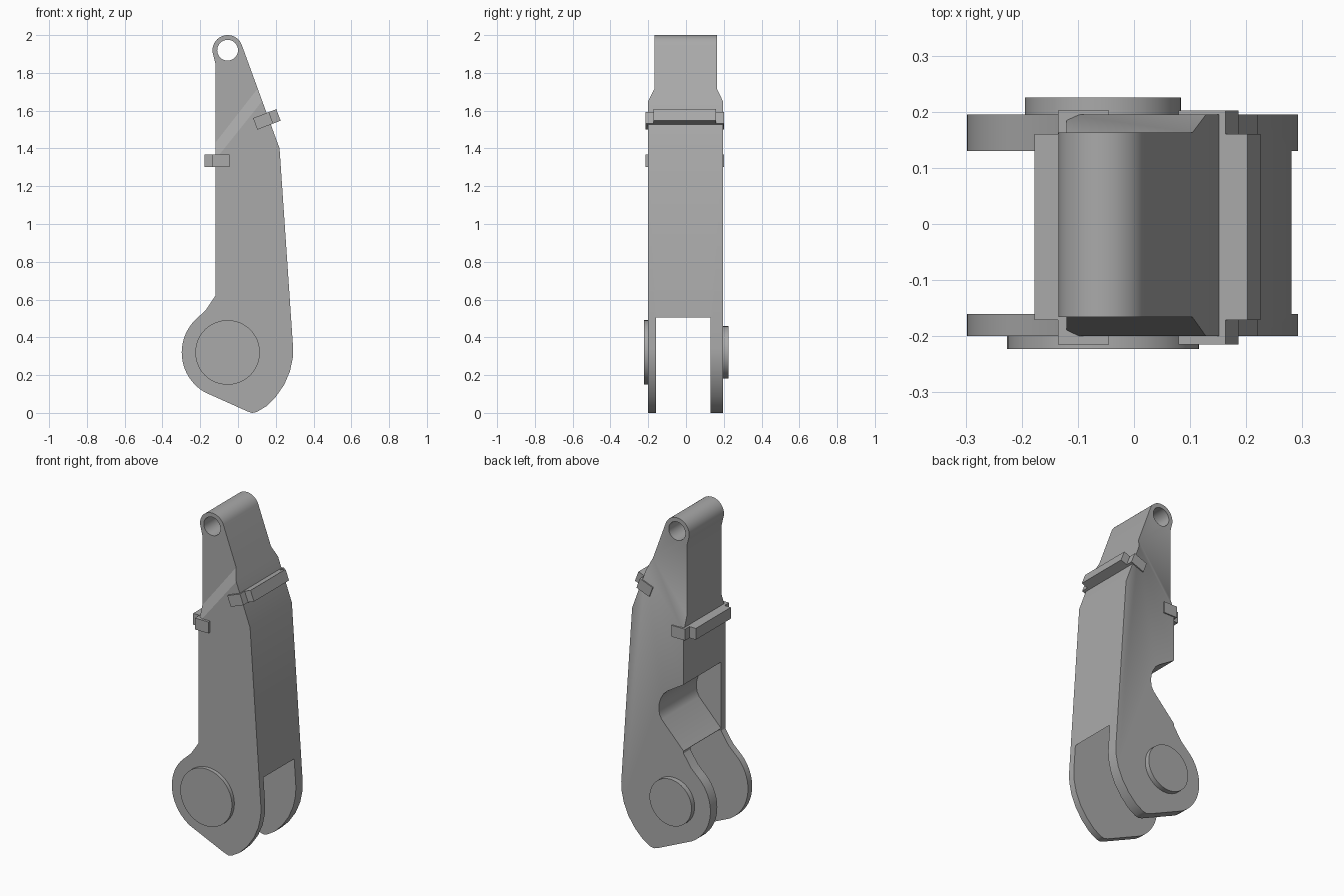
import bpy, bmesh, math
from mathutils import Vector

cube = bpy.data.objects.get("Cube")
if cube:
    bpy.data.objects.remove(cube)

steel = bpy.data.materials.new("plain_grey")
steel.use_nodes = True
GREY = (0.4, 0.4, 0.4, 1)
steel.diffuse_color = GREY
steel.node_tree.nodes["Principled BSDF"].inputs["Base Color"].default_value = GREY

PIVOT = (-0.055, 0.32)
EYE = (-0.055, 1.92)


def arc(centre, r0, r1, a0, a1, n):
    """Points along an arc in the XZ plane, radius running from r0 to r1."""
    pts = []
    for i in range(n + 1):
        t = i / n
        a = math.radians(a0 + (a1 - a0) * t)
        r = r0 + (r1 - r0) * t
        pts.append((centre[0] + r * math.cos(a), centre[1] + r * math.sin(a)))
    return pts


def slab(name, pts, y0, y1):
    """Extrude an XZ outline between two depths."""
    bm = bmesh.new()
    face = bm.faces.new([bm.verts.new((x, y0, z)) for x, z in pts])
    ext = bmesh.ops.extrude_face_region(bm, geom=[face])
    moved = [v for v in ext["geom"] if isinstance(v, bmesh.types.BMVert)]
    bmesh.ops.translate(bm, vec=(0, y1 - y0, 0), verts=moved)
    bmesh.ops.recalc_face_normals(bm, faces=bm.faces)
    mesh = bpy.data.meshes.new(name)
    bm.to_mesh(mesh)
    bm.free()
    ob = bpy.data.objects.new(name, mesh)
    bpy.context.collection.objects.link(ob)
    mesh.materials.append(steel)
    return ob


def activate(ob):
    bpy.ops.object.select_all(action="DESELECT")
    ob.select_set(True)
    bpy.context.view_layer.objects.active = ob


def cut(ob, cutter):
    mod = ob.modifiers.new("cut", "BOOLEAN")
    mod.operation = "DIFFERENCE"
    mod.solver = "EXACT"
    mod.object = cutter
    activate(ob)
    bpy.ops.object.modifier_apply(modifier=mod.name)
    bpy.data.objects.remove(cutter)


def smooth(ob):
    activate(ob)
    bpy.ops.object.shade_smooth_by_angle(angle=math.radians(30))


# Arm outline: eye at the top, wide lobe at the bottom
outline = arc(EYE, 0.08, 0.08, 21, 200, 24)
outline += [(-0.12, 1.85), (-0.12, 0.62), (-0.17, 0.545)]
outline += arc(PIVOT, 0.243, 0.243, 130, 240, 20)
outline += [(0.05, 0.008), (0.075, 0), (0.1, 0.005), (0.15, 0.035), (0.2, 0.085),
            (0.245, 0.15), (0.275, 0.22), (0.29, 0.29), (0.292, 0.34), (0.22, 1.4)]
arm = slab("arm_body", outline, -0.2, 0.195)

# Slanted shoulder where the upper arm gets thinner
bm = bmesh.new()
bm.from_mesh(arm.data)
for (xa, za), (xb, zb) in (((-0.12, 1.34), (0.125, 1.647)), ((-0.12, 1.43), (0.1, 1.712))):
    point = Vector((xa, 0, za))
    normal = Vector((za - zb, 0, xb - xa)).normalized()
    bmesh.ops.bisect_plane(bm, geom=bm.verts[:] + bm.edges[:] + bm.faces[:],
                           plane_co=point, plane_no=normal, dist=0.0001)
for v in bm.verts:
    if (v.co - point).dot(normal) > -0.001:
        v.co.y = max(-0.166, min(0.163, v.co.y))
bm.to_mesh(arm.data)
bm.free()

# Eye hole, rear notch, and the slot between the two lower cheeks
cut(arm, slab("eye_cutter", arc(EYE, 0.055, 0.055, 0, 348.75, 31), -0.5, 0.5))
notch = [(-0.5, 1.27), (-0.12, 1.03), (-0.015, 0.965), (0.01, 0.943), (0.03, 0.91),
         (0.041, 0.875), (0.043, 0.84), (0.038, 0.81), (0.025, 0.785), (-0.45, 0.29)]
cut(arm, slab("notch_cutter", notch, -0.16, 0.5))
slot = [(-0.45, 0.285)] + arc(PIVOT, 0.43, 0.347, 84, -15, 20)
slot += [(0.5, 0.23), (0.5, -0.2), (-0.45, -0.2)]
cut(arm, slab("slot_cutter", slot, -0.16, 0.13))
smooth(arm)

# Pivot caps on both cheeks
for name, radius, y0, y1 in (("front_pivot_cap", 0.171, -0.223, -0.19),
                             ("back_pivot_cap", 0.139, 0.185, 0.225)):
    smooth(slab(name, arc(PIVOT, radius, radius, 0, 352.5, 47), y0, y1))


# Clamps: a wide saddle around the arm and a narrower bar across its edge
def clamp(name, origin, angle, height):
    a = math.radians(angle)
    u = Vector((math.cos(a), math.sin(a)))
    w = Vector((-u.y, u.x)) * height / 2
    for part, start, end, y0, y1 in (("saddle", 0, 0.09, -0.215, 0.202),
                                     ("bar", 0.07, 0.132, -0.171, 0.16)):
        p, q = Vector(origin) + u * start, Vector(origin) + u * end
        slab(name + "_" + part, [tuple(c) for c in (p - w, q - w, q + w, p + w)], y0, y1)


clamp("upper_clamp", (0.091, 1.53), 21, 0.065)
clamp("lower_clamp", (-0.045, 1.335), 180, 0.068)
